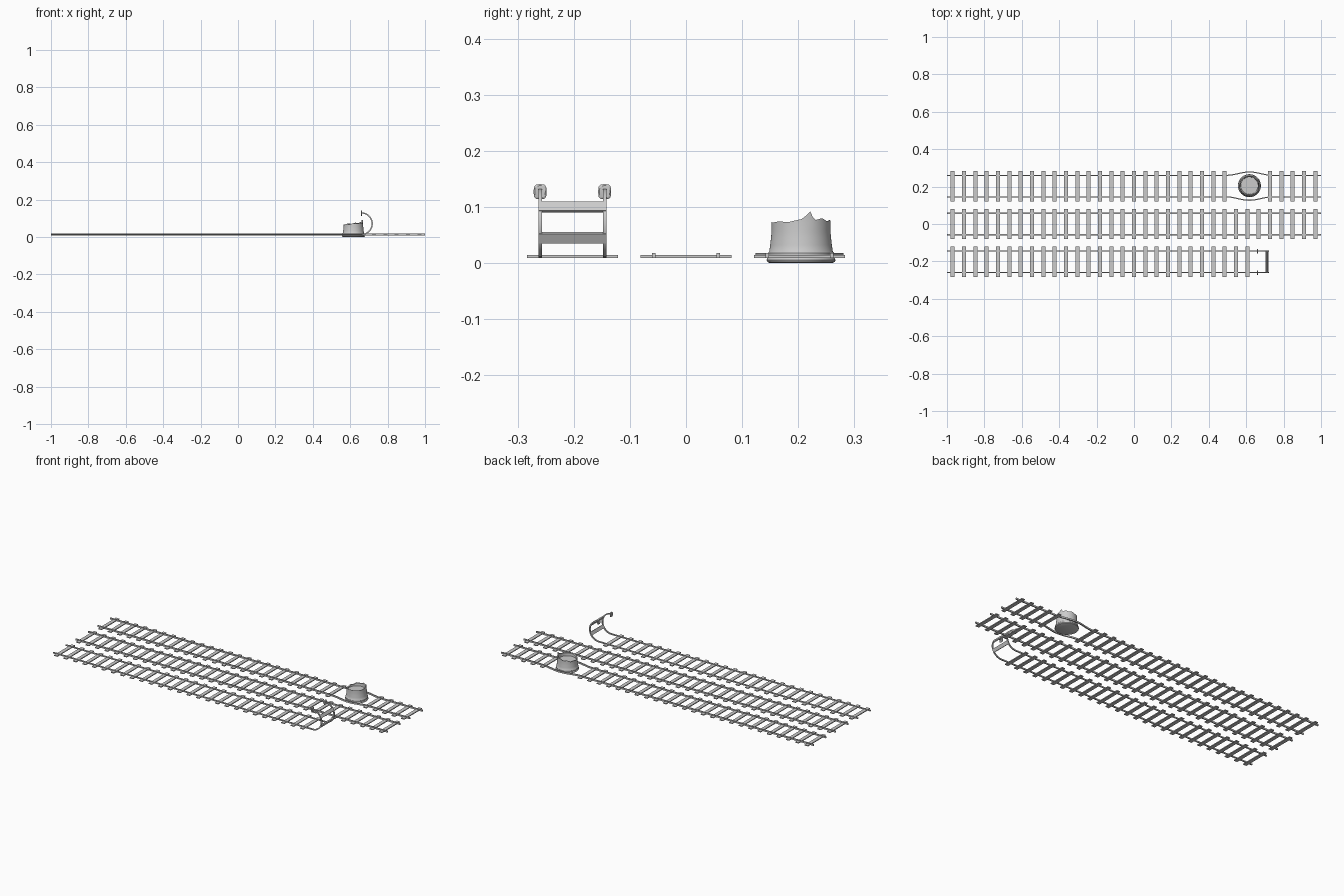
import bpy, bmesh, math
from mathutils import Vector

if "Cube" in bpy.data.objects:
    bpy.data.objects.remove(bpy.data.objects["Cube"])

PITCH = 2 / 33          # sleeper spacing
GAUGE = 0.0575          # half distance between rails


def finish(name, bm, smooth=False):
    bmesh.ops.recalc_face_normals(bm, faces=bm.faces)
    me = bpy.data.meshes.new(name)
    bm.to_mesh(me)
    bm.free()
    ob = bpy.data.objects.new(name, me)
    bpy.context.collection.objects.link(ob)
    if smooth:
        bpy.ops.object.select_all(action='DESELECT')
        ob.select_set(True)
        bpy.context.view_layer.objects.active = ob
        bpy.ops.object.shade_smooth_by_angle(angle=math.radians(35))
    return ob


def add_box(bm, centre, size, tilt=0.0):
    """Box; tilt turns its local x axis up towards z."""
    c, s = math.cos(tilt), math.sin(tilt)
    verts = bmesh.ops.create_cube(bm, size=1)['verts']
    for v in verts:
        x, y, z = (a * b for a, b in zip(v.co, size))
        v.co = Vector(centre) + Vector((x * c - z * s, y, x * s + z * c))


def rail(name, path, width=0.006, height=0.009):
    """Sweep a rectangular rail section along a list of points."""
    bm = bmesh.new()
    pts = [Vector(p) for p in path]
    rings = []
    for i, p in enumerate(pts):
        t = (pts[min(i + 1, len(pts) - 1)] - pts[max(i - 1, 0)]).normalized()
        up = Vector((-t.z, 0, t.x)).normalized()
        side = up.cross(t).normalized()
        rings.append([bm.verts.new(p + side * a * width / 2 + up * b * height / 2)
                      for a, b in ((-1, -1), (1, -1), (1, 1), (-1, 1))])
    for r0, r1 in zip(rings, rings[1:]):
        for k in range(4):
            bm.faces.new((r0[k], r0[(k + 1) % 4], r1[(k + 1) % 4], r1[k]))
    bm.faces.new(rings[0])
    bm.faces.new(rings[-1])
    return finish(name, bm, True)


def sleepers(name, y, indices):
    bm = bmesh.new()
    for i in indices:
        add_box(bm, (-1 + PITCH * (i + 0.5), y, 0.0115), (0.021, 0.162, 0.005))
    return finish(name, bm)


RZ = 0.0135             # rail centre height

# Sleepers of the three tracks
sleepers("sleepers_back", 0.2025, [i for i in range(33) if i not in (25, 26, 27)])
sleepers("sleepers_middle", 0, range(33))
sleepers("sleepers_front", -0.2025, range(27))

SX, SY = 0.617, 0.205   # round pier position
AX, AZ, AR = 0.660, 0.0710, 0.0575   # curled track end
for s, label in ((-1, "near"), (1, "far")):
    # Middle track: straight rails
    rail("rail_middle_" + label, [(-1, s * GAUGE, RZ), (1, s * GAUGE, RZ)])

    # Back track: rails swell around the pier
    path = [(-1, 0.2025 + s * GAUGE, RZ)]
    for k in range(25):
        x = SX - 0.125 + 0.25 * k / 24
        bulge = 0.018 * (0.5 + 0.5 * math.cos(math.pi * (x - SX) / 0.125))
        path.append((x, 0.2025 + s * (GAUGE + bulge), RZ))
    path.append((1, path[0][1], RZ))
    rail("rail_back_" + label, path)

    # Front track: rails curl up and over at the end
    y = -0.2025 + s * GAUGE
    path = [(-1, y, RZ), (0.62, y, RZ)]
    for k in range(25):
        a = math.radians(-90 + 180 * k / 24)
        path.append((AX + AR * math.cos(a), y, AZ + AR * math.sin(a)))
    rail("rail_front_" + label, path, 0.006, 0.007)

    # Rounded buffer plate on the tip of each curled rail
    bm = bmesh.new()
    outline = []
    for k in range(24):
        a = 2 * math.pi * k / 24
        c, d = math.cos(a), math.sin(a)
        outline.append((math.copysign(abs(c) ** 0.6, c) * 0.0115,
                        math.copysign(abs(d) ** 0.6, d) * 0.0135))
    rings = [[bm.verts.new((x, y + u * f, 0.127 + w * f)) for u, w in outline]
             for x, f in ((0.664, 0.8), (0.662, 1), (0.659, 1), (0.657, 0.85))]
    for r0, r1 in zip(rings, rings[1:]):
        for k in range(24):
            bm.faces.new((r0[k], r0[(k + 1) % 24], r1[(k + 1) % 24], r1[k]))
    bm.faces.new(rings[0])
    bm.faces.new(rings[-1])
    finish("buffer_" + label, bm, True)

# Cross beams of the curled end
bm = bmesh.new()
for deg in (-27, 30):
    a = math.radians(deg)
    add_box(bm, (AX + AR * math.cos(a), -0.2025, AZ + AR * math.sin(a)),
            (0.007, 0.12, 0.019), a)
finish("buffer_beams", bm)

# Broken hollow pier: lathe with a jagged rim
RIM = [(0, .078), (10, .084), (18, .092), (27, .076), (45, .080), (62, .074),
       (80, .077), (100, .070), (125, .073), (145, .064), (165, .068),
       (185, .061), (205, .066), (225, .070), (245, .067), (265, .073),
       (290, .072), (310, .074), (335, .073), (360, .078)]


def rim_height(deg):
    for (a0, z0), (a1, z1) in zip(RIM, RIM[1:]):
        if a0 <= deg <= a1:
            return z0 + (z1 - z0) * (deg - a0) / (a1 - a0)


N = 60
BASE = [(.056, 0), (.060, .002), (.0615, .005), (.060, .008), (.058, .010),
        (.0585, .018), (.0565, .021), (.0550, .032), (.0535, .045), (.0525, .056)]
bm = bmesh.new()
columns = []
for k in range(N):
    a = 2 * math.pi * k / N
    h = rim_height(360 * k / N)
    prof = BASE + [(.0525, h), (.047, h - .002), (.046, .055)]
    columns.append([bm.verts.new((SX + r * math.cos(a), SY + r * math.sin(a), z))
                    for r, z in prof])
for k in range(N):
    c0, c1 = columns[k], columns[(k + 1) % N]
    for j in range(len(c0) - 1):
        bm.faces.new((c0[j], c1[j], c1[j + 1], c0[j + 1]))
bm.faces.new([c[0] for c in columns])
bm.faces.new([c[-1] for c in columns])
finish("broken_pier", bm, True)
